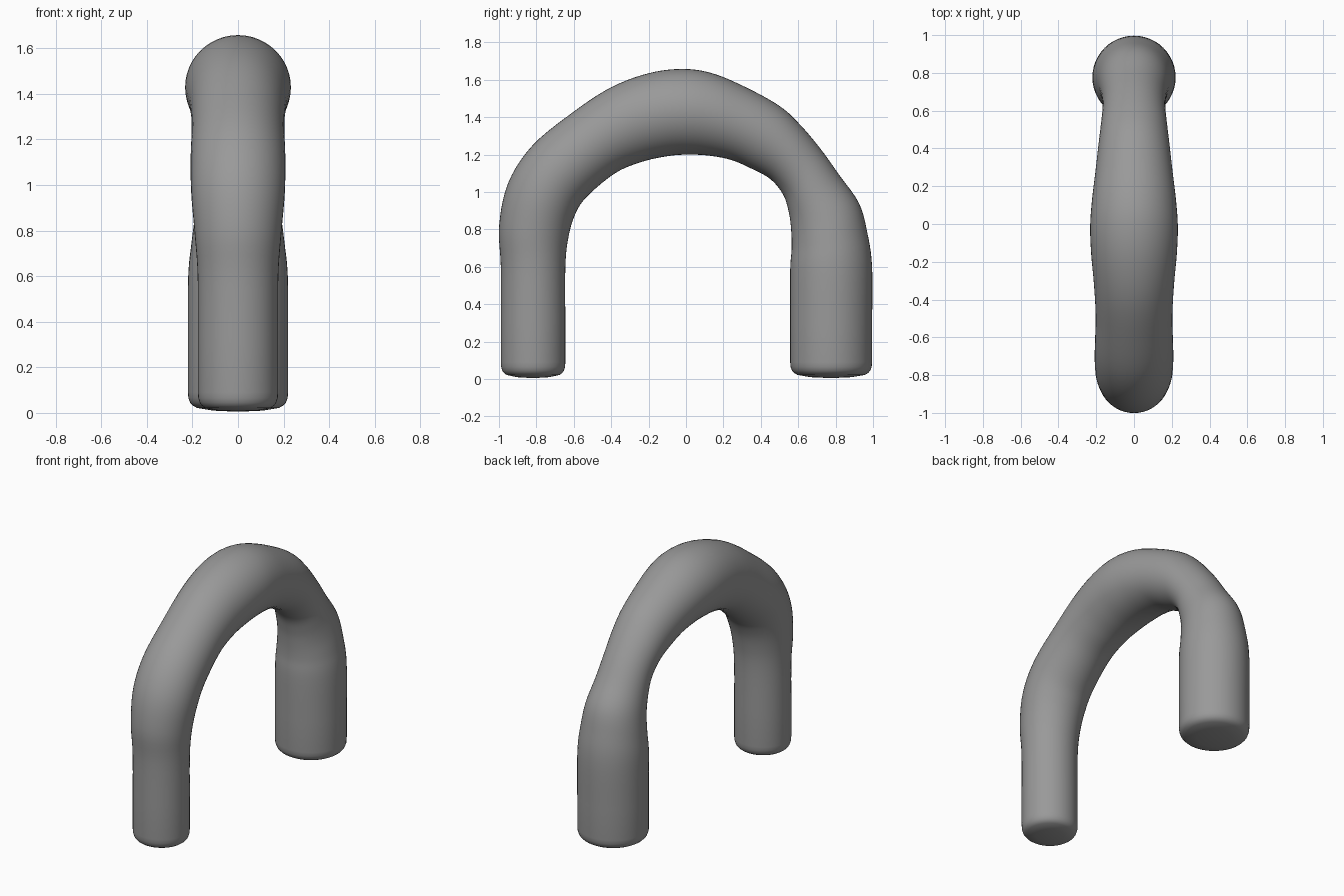
import bpy, bmesh, math
from mathutils import Vector

if "Cube" in bpy.data.objects:
    bpy.data.objects.remove(bpy.data.objects["Cube"])

SIDES = 48
STEPS = 5

# Stations along the arch: outer y, outer z, inner y, inner z, half width in x
stations = [
    (-.99, .30, -.645, .30, .176), (-.99, .60, -.645, .60, .177),
    (-.999, .82, -.63, .75, .190), (-.95, 1.05, -.597, .87, .205),
    (-.82, 1.25, -.535, .97, .208), (-.60, 1.43, -.38, 1.10, .203),
    (-.40, 1.56, -.24, 1.16, .212), (-.20, 1.635, -.11, 1.19, .227),
    (-.02, 1.658, .00, 1.20, .232), (.14, 1.635, .12, 1.195, .222),
    (.32, 1.56, .24, 1.172, .204), (.50, 1.46, .34, 1.13, .188),
    (.61, 1.36, .45, 1.07, .175), (.72, 1.23, .52, .985, .166),
    (.82, 1.09, .55, .89, .172), (.925, .94, .562, .80, .188),
    (.97, .78, .565, .70, .205), (.995, .60, .557, .58, .219),
    (.995, .30, .557, .30, .220),
]
# Rounded foot profile: height, radius factor
foot = [(.09, 1), (.065, .99), (.045, .955), (.032, .9), (.022, .82), (.01, .5)]


def smooth(pts):
    """Catmull-Rom interpolation of the stations."""
    out = []
    for i in range(len(pts) - 1):
        a, b, c, d = (pts[max(0, min(len(pts) - 1, i + k))] for k in (-1, 0, 1, 2))
        for s in range(STEPS):
            t = s / STEPS
            out.append(tuple(
                .5 * (2*q + (r - p)*t + (2*p - 5*q + 4*r - w)*t*t + (3*q - p - 3*r + w)*t**3)
                for p, q, r, w in zip(a, b, c, d)))
    return out + [pts[-1]]


def foot_rings(st):
    mid, half = (st[0] + st[2]) / 2, (st[0] - st[2]) / 2
    return [(mid + half*f, z, mid - half*f, z, st[4]*f) for z, f in foot]


rings = foot_rings(stations[0])[::-1] + smooth(stations) + foot_rings(stations[-1])

# Loft the tube through all rings and close both feet
bm = bmesh.new()
loops = []
for oy, oz, iy, iz, w in rings:
    mid = Vector((0, (oy + iy) / 2, (oz + iz) / 2))
    arm = Vector((0, (oy - iy) / 2, (oz - iz) / 2))
    loops.append([bm.verts.new(mid + arm * math.cos(a) + Vector((w * math.sin(a), 0, 0)))
                  for a in (2 * math.pi * k / SIDES for k in range(SIDES))])
for p, q in zip(loops, loops[1:]):
    for k in range(SIDES):
        n = (k + 1) % SIDES
        bm.faces.new((p[k], p[n], q[n], q[k]))
for loop in (loops[0], loops[-1]):
    centre = sum((v.co for v in loop), Vector()) / SIDES
    tip = bm.verts.new((0, centre.y, 0.005))
    for k in range(SIDES):
        bm.faces.new((loop[k], loop[(k + 1) % SIDES], tip))
bmesh.ops.recalc_face_normals(bm, faces=bm.faces)
for f in bm.faces:
    f.smooth = True
mesh = bpy.data.meshes.new("arched_tube")
bm.to_mesh(mesh)
bm.free()

# Dark grey surface
grey = bpy.data.materials.new("dark_grey")
grey.diffuse_color = (.32, .32, .32, 1)
grey.use_nodes = True
grey.node_tree.nodes["Principled BSDF"].inputs["Base Color"].default_value = grey.diffuse_color
mesh.materials.append(grey)
bpy.context.collection.objects.link(bpy.data.objects.new("arched_tube", mesh))
